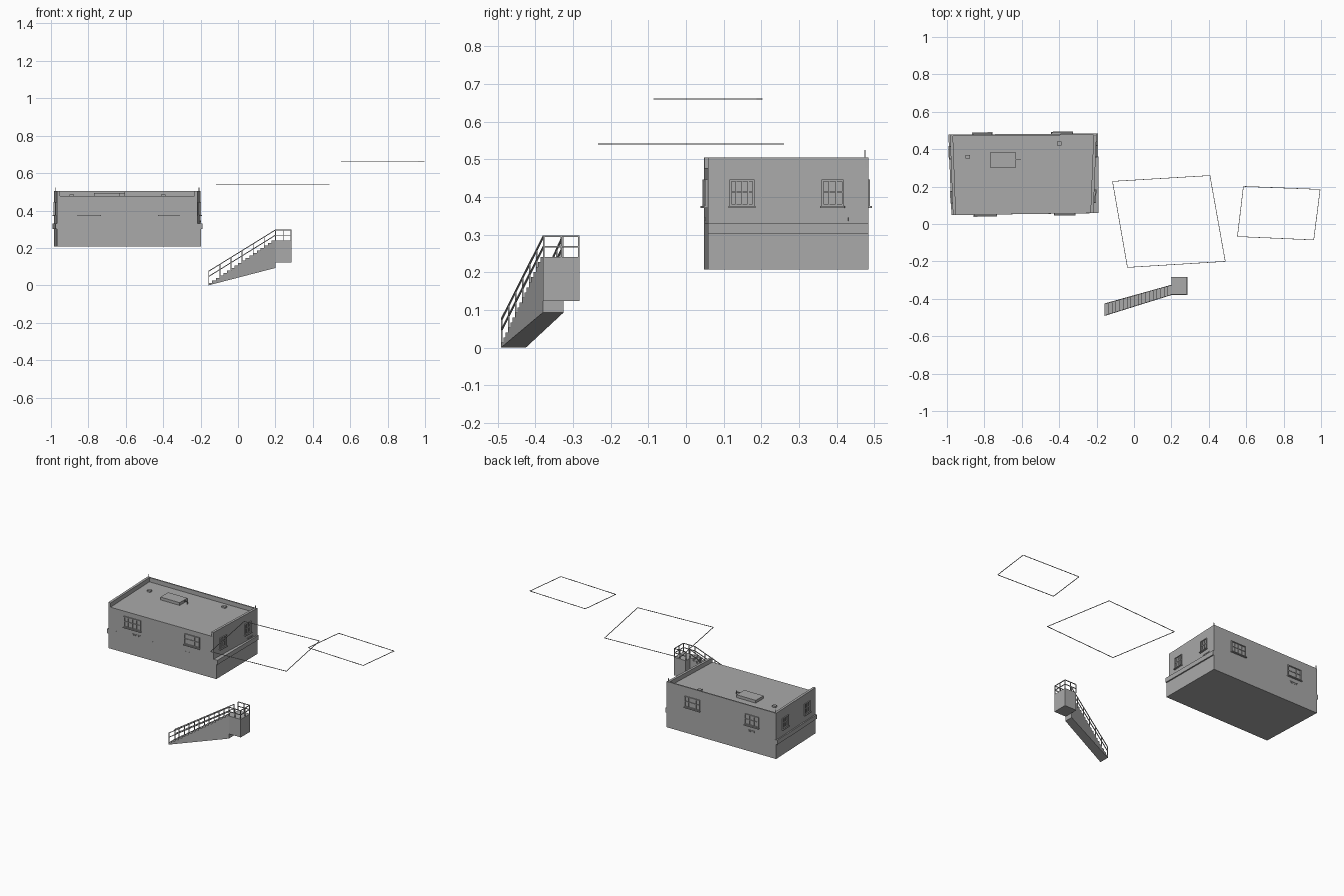
import bpy, bmesh
from mathutils import Vector, Matrix

cube = bpy.data.objects.get("Cube")
if cube:
    bpy.data.objects.remove(cube, do_unlink=True)

grey = bpy.data.materials.new("plain grey")
grey.use_nodes = True
colour = (0.4, 0.4, 0.4, 1)
grey.diffuse_color = colour
grey.node_tree.nodes["Principled BSDF"].inputs["Base Color"].default_value = colour


def finish(name, bm):
    bmesh.ops.recalc_face_normals(bm, faces=bm.faces)
    mesh = bpy.data.meshes.new(name)
    bm.to_mesh(mesh)
    bm.free()
    mesh.materials.append(grey)
    bpy.context.collection.objects.link(bpy.data.objects.new(name, mesh))


def add_box(bm, lo, hi, frame=Matrix()):
    lo, hi = Vector(lo), Vector(hi)
    size = Matrix.Diagonal((*(hi - lo), 1))
    bmesh.ops.create_cube(bm, size=1, matrix=frame @ Matrix.Translation((lo + hi) / 2) @ size)


def add_beam(bm, a, b, width=0.004):
    a, b = Vector(a), Vector(b)
    turn = (b - a).to_track_quat('Z', 'Y').to_matrix().to_4x4()
    half = width / 2
    add_box(bm, (-half, -half, 0), (half, half, (b - a).length), Matrix.Translation(a) @ turn)


def solid_between(name, outline_a, outline_b):
    # closed solid joining two matching outlines
    bm = bmesh.new()
    a, b = [[bm.verts.new(p) for p in outline] for outline in (outline_a, outline_b)]
    bm.faces.new(a)
    bm.faces.new(b)
    for i in range(len(a)):
        j = (i + 1) % len(a)
        bm.faces.new((a[i], a[j], b[j], b[i]))
    finish(name, bm)


def prism(name, outline, z0, z1):
    solid_between(name, *[[(x, y, z) for x, y in outline] for z in (z0, z1)])


def wall_frame(p, q):
    # x runs along the wall, y points outward, z is up
    along = Vector((q[0] - p[0], q[1] - p[1], 0)).normalized()
    out = Vector((along.y, -along.x, 0))
    m = Matrix((along, out, Vector((0, 0, 1)))).transposed().to_4x4()
    return Matrix.Translation((p[0], p[1], 0)) @ m


# Building body: slightly skewed plan, listed front left to back left
FL, BR, BL = (-0.968, 0.048), (-0.2, 0.484), (-0.984, 0.478)
LOW_FR, FR = (-0.197, 0.058), (-0.217, 0.058)
BASE, LEDGE_LOW, LEDGE_TOP, ROOF, PARAPET = 0.207, 0.302, 0.331, 0.477, 0.505
prism("lower_storey", [FL, LOW_FR, BR, BL], BASE, LEDGE_TOP)
prism("upper_storey", [FL, FR, BR, BL], LEDGE_TOP, ROOF)

walls = {"front": (FL, FR), "right": (FR, BR), "back": (BR, BL), "left": (BL, FL)}

# Parapets on three sides, ledges on the two ends
for side, depth in (("right", 0.016), ("back", 0.008), ("left", 0.016)):
    p, q = walls[side]
    length = (Vector(q) - Vector(p)).length
    bm = bmesh.new()
    add_box(bm, (0, -depth, ROOF), (length, 0, PARAPET), wall_frame(p, q))
    finish(side + "_parapet", bm)
for side, (p, q) in (("right", (LOW_FR, BR)), ("left", (BL, FL))):
    length = (Vector(q) - Vector(p)).length
    bm = bmesh.new()
    add_box(bm, (0, -0.01, LEDGE_LOW), (length, 0.008, LEDGE_TOP), wall_frame(p, q))
    finish(side + "_ledge", bm)


# Windows: raised frame, glazing bars and a sill
def window(name, side, start, end, bars):
    m = wall_frame(*walls[side])
    bm = bmesh.new()
    z0, z1, t, d = 0.376, 0.446, 0.005, 0.006
    for a in (start, end - t):
        add_box(bm, (a, -0.002, z0), (a + t, d, z1), m)
    for z in (z0, z1 - t):
        add_box(bm, (start, -0.002, z), (end, d, z + t), m)
    for i in range(1, bars + 1):
        a = start + (end - start) * i / (bars + 1)
        add_box(bm, (a - 0.0015, -0.002, z0), (a + 0.0015, 0.004, z1), m)
    add_box(bm, (start, -0.002, 0.411), (end, 0.004, 0.414), m)
    add_box(bm, (start - 0.003, -0.002, z0 - 0.005), (end + 0.003, 0.011, z0), m)
    finish(name, bm)


spans = {"front": ((0.113, 0.233), (0.543, 0.653)),
         "right": ((0.058, 0.124), (0.302, 0.361)),
         "back": ((0.13, 0.24), (0.56, 0.662)),
         "left": ((0.064, 0.13), (0.305, 0.365))}
for side, pair in spans.items():
    for i, (a, b) in enumerate(pair):
        window(f"{side}_window_{i + 1}", side, a, b, 3 if i == 0 else 2)

# Small hanging pegs below one window on the front, right and back
for side, a in (("front", 0.17), ("right", 0.325), ("back", 0.58)):
    m = wall_frame(*walls[side])
    bm = bmesh.new()
    add_box(bm, (a, -0.002, 0.345), (a + 0.058, 0.003, 0.347), m)
    for i in range(4):
        x = a + 0.008 + i * 0.012
        add_box(bm, (x, -0.002, 0.336), (x + 0.004, 0.003, 0.345), m)
    finish(side + "_pegs", bm)

# Roof hatch with its prop, vents and corner spikes
bm = bmesh.new()
add_box(bm, (-0.77, 0.302, ROOF), (-0.632, 0.382, 0.495))
add_beam(bm, (-0.64, 0.343, 0.493), (-0.603, 0.343, 0.493))
add_beam(bm, (-0.605, 0.343, ROOF), (-0.605, 0.343, 0.5))
finish("roof_hatch", bm)
for i, (x, y) in enumerate(((-0.89, 0.36), (-0.4, 0.43))):
    bm = bmesh.new()
    add_box(bm, (x - 0.012, y - 0.01, ROOF), (x + 0.012, y + 0.01, 0.487))
    finish(f"roof_vent_{i + 1}", bm)
bm = bmesh.new()
for x in (-0.981, -0.975, -0.21, -0.204):
    add_beam(bm, (x, 0.475, ROOF), (x, 0.475, 0.524), 0.002)
finish("corner_spikes", bm)

# Stair flight: stepped top, sloping underside, sides running diagonally
X0, X1, STEPS, DECK = -0.158, 0.2, 18, 0.24


def side_y(x, near):
    t = (x - X0) / (X1 - X0)
    return -0.491 + 0.111 * t if near else -0.425 + 0.1 * t


rise, run = DECK / STEPS, (X1 - X0) / STEPS
profile = [(X0, 0)]
for i in range(STEPS):
    profile += [(X0 + i * run, (i + 1) * rise), (X0 + (i + 1) * run, (i + 1) * rise)]
profile.append((X1, 0.093))
solid_between("stair_flight", *[[(x, side_y(x, near), z) for x, z in profile] for near in (True, False)])

bm = bmesh.new()
add_box(bm, (X1, -0.379, 0.123), (0.285, -0.283, DECK))
finish("stair_landing", bm)

# Stair railings on both sides
RAIL = 0.056
for label, near in (("front", True), ("back", False)):
    bm = bmesh.new()
    inset = 0.002 if near else -0.002
    low = Vector((X0 + 0.002, side_y(X0, near) + inset, 0.02))
    high = Vector((X1, side_y(X1, near) + inset, DECK))
    for h in (RAIL, RAIL / 2):
        add_beam(bm, low + Vector((0, 0, h)), high + Vector((0, 0, h)))
    for i in range(7):
        p = low.lerp(high, i / 6)
        add_beam(bm, p - Vector((0, 0, 0.012)), p + Vector((0, 0, RAIL)))
    finish(label + "_stair_rail", bm)

# Landing railing on three sides
corners = [Vector(c) for c in ((X1, -0.377, DECK), (0.283, -0.377, DECK),
                               (0.283, -0.285, DECK), (X1, -0.285, DECK))]
bm = bmesh.new()
for a, b in zip(corners, corners[1:]):
    for h in (RAIL, RAIL / 2):
        add_beam(bm, a + Vector((0, 0, h)), b + Vector((0, 0, h)))
    for p in (a, (a + b) / 2, b):
        add_beam(bm, p, p + Vector((0, 0, RAIL)))
finish("landing_rail", bm)

# Floating thin outline loops
loops = {"large_outline": (0.54, ((-0.115, 0.228), (0.406, 0.259), (0.488, -0.2), (-0.035, -0.232))),
         "small_outline": (0.66, ((0.585, 0.201), (0.995, 0.185), (0.961, -0.085), (0.553, -0.067)))}
for name, (z, pts) in loops.items():
    bm = bmesh.new()
    for i, (x, y) in enumerate(pts):
        u, v = pts[(i + 1) % len(pts)]
        add_beam(bm, (x, y, z), (u, v, z), 0.003)
    finish(name, bm)
